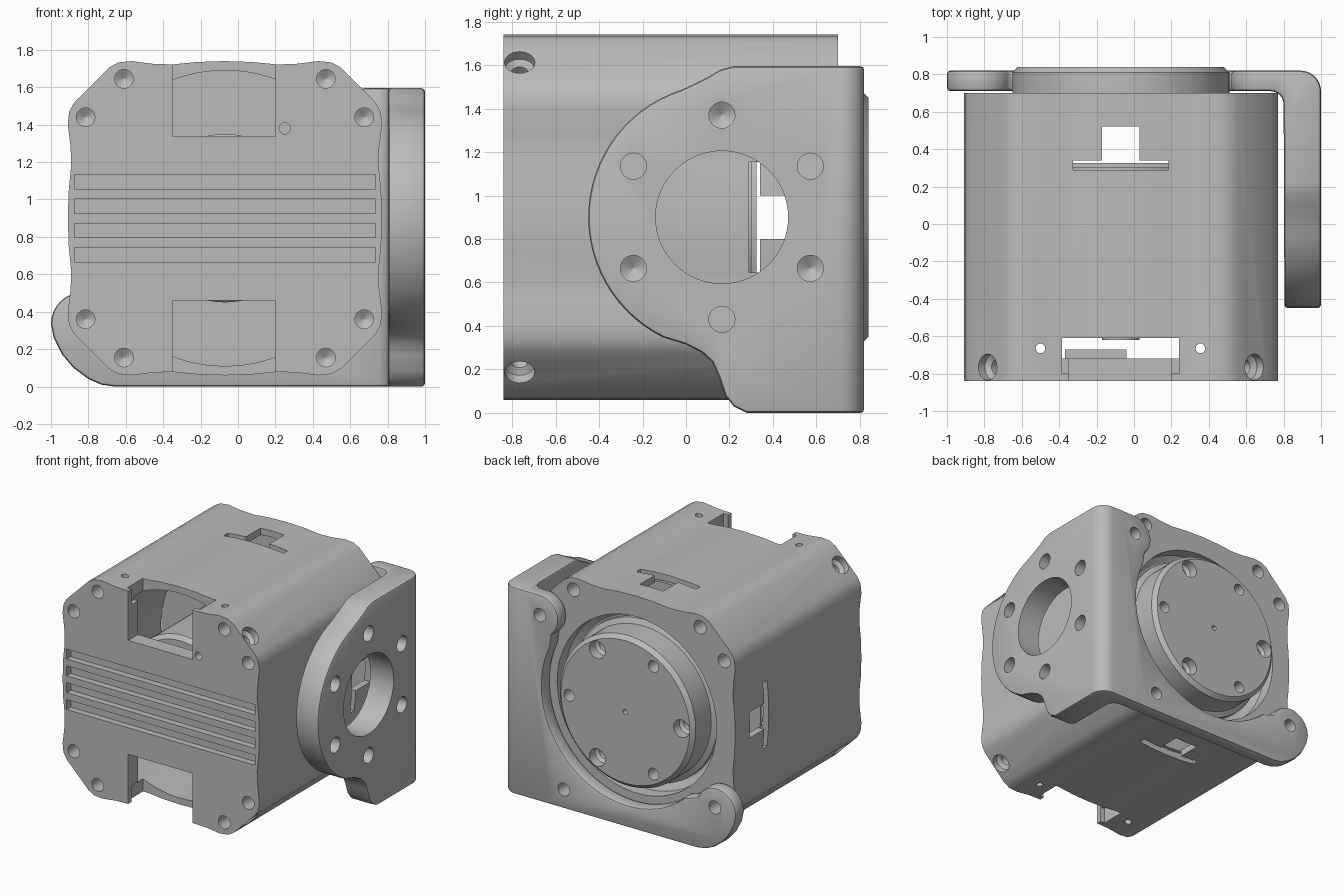
import bpy, bmesh
from math import cos, sin, pi, radians
from mathutils import Vector, Matrix

cube = bpy.data.objects.get("Cube")
if cube:
    bpy.data.objects.remove(cube)

grey = bpy.data.materials.new("machined grey")
grey.use_nodes = True
grey.diffuse_color = (0.5, 0.5, 0.5, 1)
grey.node_tree.nodes["Principled BSDF"].inputs["Base Color"].default_value = grey.diffuse_color

CX, CZ = -0.07, 0.9          # motor axis
DIRS = [(1, 0), (0, 1), (-1, 0), (0, -1)]


def finish(name, bm):
    bmesh.ops.recalc_face_normals(bm, faces=bm.faces)
    me = bpy.data.meshes.new(name)
    bm.to_mesh(me)
    bm.free()
    ob = bpy.data.objects.new(name, me)
    bpy.context.collection.objects.link(ob)
    me.materials.append(grey)
    return ob


def prism(name, pts, axis, lo, hi):
    """Extrude a 2D outline along one axis."""
    place = {"x": lambda a, b, t: (t, a, b),
             "y": lambda a, b, t: (a, t, b),
             "z": lambda a, b, t: (a, b, t)}[axis]
    bm = bmesh.new()
    face = bm.faces.new([bm.verts.new(place(a, b, lo)) for a, b in pts])
    out = bmesh.ops.extrude_face_region(bm, geom=[face])
    shift = Vector(place(0, 0, hi - lo))
    bmesh.ops.translate(bm, vec=shift, verts=[v for v in out["geom"] if isinstance(v, bmesh.types.BMVert)])
    return finish(name, bm)


def box(name, x, y, z):
    return prism(name, [(x[0], y[0]), (x[1], y[0]), (x[1], y[1]), (x[0], y[1])], "z", *z)


def lathe(name, profile, origin, direction, n=32):
    """Solid of (radius, distance) rings along a direction."""
    bm = bmesh.new()
    rings = [[bm.verts.new((r * cos(2 * pi * i / n), r * sin(2 * pi * i / n), h))
              for i in range(n)] for r, h in profile]
    for a, b in zip(rings, rings[1:]):
        for i in range(n):
            j = (i + 1) % n
            bm.faces.new((a[i], a[j], b[j], b[i]))
    bm.faces.new(rings[0])
    bm.faces.new(rings[-1])
    turn = Vector(direction).to_track_quat("Z", "Y").to_matrix().to_4x4()
    bmesh.ops.transform(bm, matrix=Matrix.Translation(origin) @ turn, verts=bm.verts)
    return finish(name, bm)


def drill(origin, direction, r, depth):
    """Blind hole with a conical bottom."""
    return lathe("drill", [(r, -0.1), (r, depth), (0.002, depth + r * 0.6)], origin, direction, 24)


def sink(origin, direction, r, inner, depth):
    """Flat-bottomed counterbore with a smaller hole below."""
    return lathe("sink", [(r, -0.1), (r, depth), (inner, depth + 0.02), (inner, depth + 0.12)],
                 origin, direction, 24)


def apply_mods(ob):
    dg = bpy.context.evaluated_depsgraph_get()
    me = bpy.data.meshes.new_from_object(ob.evaluated_get(dg))
    ob.modifiers.clear()
    ob.data = me


def boolean(ob, others, op="DIFFERENCE"):
    for o in others:
        m = ob.modifiers.new("cut", "BOOLEAN")
        m.operation, m.object, m.solver = op, o, "EXACT"
    apply_mods(ob)
    for o in others:
        bpy.data.objects.remove(o)


def bevel(ob, width, angle=40):
    m = ob.modifiers.new("bevel", "BEVEL")
    m.width, m.segments, m.limit_method, m.angle_limit = width, 2, "ANGLE", radians(angle)
    apply_mods(ob)


def arc(cx, cy, r, a0, a1, n):
    return [(cx + r * cos(radians(a0 + (a1 - a0) * i / n)),
             cy + r * sin(radians(a0 + (a1 - a0) * i / n))) for i in range(n + 1)]


# Housing: wavy square outline with chamfered corners
octant = [(0, .84), (.15, .835), (.28, .822), (.38, .825), (.5, .84), (.57, .833), (.62, .805)]
quarter = octant + [(b, a) for a, b in reversed(octant[1:])]
outline = []
for c, s in DIRS:
    outline += [(CX + a * c + b * s, CZ - a * s + b * c) for a, b in quarter]
housing = prism("housing", outline, "y", -.84, .70)

bolts = [(CX + sx * a, CZ + sz * b) for a, b in ((.54, .745), (.745, .54))
         for sx in (-1, 1) for sz in (-1, 1)]
cuts = [lathe("cavity", [(.79, 0), (.79, 1.26)], (CX, -.72, CZ), (0, 1, 0), 96),
        lathe("rear_recess", [(.68, -.1), (.68, .1), (.63, .13)], (CX, .70, CZ), (0, -1, 0), 96)]
# Cable notches at the top and bottom of the front
for sz in (-1, 1):
    z = sorted((CZ + sz * .44, CZ + sz * 1))
    cuts.append(box("notch", (-.35, .20), (-.9, -.66), z))
    z = sorted((CZ + sz * .7, CZ + sz * 1))
    cuts.append(box("notch_wide", (-.385, .24), (-.8, -.61), z))
# Cooling grooves on the front
for i in range(4):
    z = .666 + i * .13
    cuts.append(box("groove", (-.875, .735), (-.9, -.79), (z, z + .077)))
# Windows and tab slots on all four sides
for c, s in DIRS:
    def side(name, half, y):
        p, q = [(CX + c * d - s * w, CZ + s * d + c * w) for d, w in ((.7, -half), (1, half))]
        return box(name, sorted((p[0], q[0])), y, sorted((p[1], q[1])))
    cuts += [side("slot", .255, (.29, .34)), side("window", .1, (.335, .52))]
# Bolt holes front and back
for x, z in bolts:
    cuts += [drill((x, -.84, z), (0, 1, 0), .05, .14), drill((x, .70, z), (0, -1, 0), .052, .14)]
# Screws through the chamfered corners
for sx in (-1, 1):
    for sz in (-1, 1):
        cuts.append(sink((CX + sx * .72, -.765, CZ + sz * .72), (-sx, 0, -sz), .07, .04, .06))
# Pin holes
for x in (-.5, .355):
    cuts.append(lathe("pin", [(.026, 0), (.026, 2)], (x, -.665, -.1), (0, 0, 1), 16))
cuts.append(drill((.25, -.84, 1.38), (0, 1, 0), .03, .2))
boolean(housing, cuts)

# Internal partition with tabs, motor can and connector
partition = lathe("partition", [(.795, 0), (.795, .025)], (CX, .30, CZ), (0, 1, 0), 64)
lathe("motor_can", [(.1, -.02), (.1, 0), (.42, 0), (.45, .03), (.45, .9)], (CX, -.6, CZ), (0, 1, 0), 64)
box("connector", (-.37, -.04), (-.725, -.67), (1.18, 1.3))

# Rotor disc with alternating large and small screw holes
rotor = lathe("rotor", [(.62, 0), (.62, .06), (.58, .08), (.58, .27), (.55, .30)],
              (CX, .54, CZ), (0, 1, 0), 96)
cuts = [drill((CX, .84, CZ), (0, -1, 0), .02, .06)]
for i in range(6):
    a = radians(60 * i)
    pos = (CX - .48 * cos(a), .84, CZ + .48 * sin(a))
    if i % 2:
        cuts.append(drill(pos, (0, -1, 0), .045, .1))
    else:
        cuts.append(sink(pos, (0, -1, 0), .068, .045, .07))
boolean(rotor, cuts)

# L bracket: plan outline trimmed by its side and back silhouettes
plan = ([(-1.1, .71)] + arc(.73, .64, .07, 90, 0, 6) + [(.805, .64), (.805, -.6), (1, -.6)]
        + arc(.89, .71, .11, 0, 90, 8) + [(-1.1, .82)])
plan = [p for p in plan if p != (.805, .64)]
bracket = prism("bracket", plan, "z", -.2, 1.8)
side_shape = ([(1, 0), (1, 1.595), (.22, 1.595), (.16, 1.58), (.1, 1.545), (.03, 1.51)]
              + arc(.165, CZ, .615, 108, 244, 28)
              + [(.0, .315), (.07, .28), (.12, .235), (.15, .17), (.18, .08), (.22, .03), (.28, 0)])
back_shape = ([(1.1, 0), (1.1, 1.595)] + arc(.68, 1.435, .16, 90, 230, 14)
              + arc(CX, CZ, .73, 25, -132, 40) + arc(-.83, .335, .17, 20, 180, 14)
              + [(-.985, .26), (-.94, .17), (-.88, .1), (-.8, .04), (-.73, .01), (-.66, 0)])
boolean(bracket, [prism("trim_side", side_shape, "x", -2, 2),
                  prism("trim_back", back_shape, "y", -2, 2)], "INTERSECT")
bevel(bracket, .018)
cuts = [lathe("bore", [(.305, 0), (.305, .5)], (.6, .165, CZ), (1, 0, 0), 64)]
for i in range(6):
    a = radians(30 + 60 * i)
    pos = (1, .165 + .47 * cos(a), CZ + .47 * sin(a))
    if i % 2:
        cuts.append(drill(pos, (-1, 0, 0), .06, .12))
    else:
        cuts.append(lathe("through", [(.06, -.1), (.06, .21)], pos, (-1, 0, 0), 24))
for x, z in ((-.82, .355), (.47, .15), (.675, 1.44)):
    cuts.append(lathe("through", [(.05, -.1), (.05, .13)], (x, .82, z), (0, -1, 0), 24))
boolean(bracket, cuts)

# Smooth the round surfaces, keep edges sharp
bpy.ops.object.select_all(action="DESELECT")
for ob in bpy.context.scene.objects:
    if ob.type == "MESH":
        ob.select_set(True)
        bpy.context.view_layer.objects.active = ob
bpy.ops.object.shade_smooth_by_angle(angle=radians(30))
